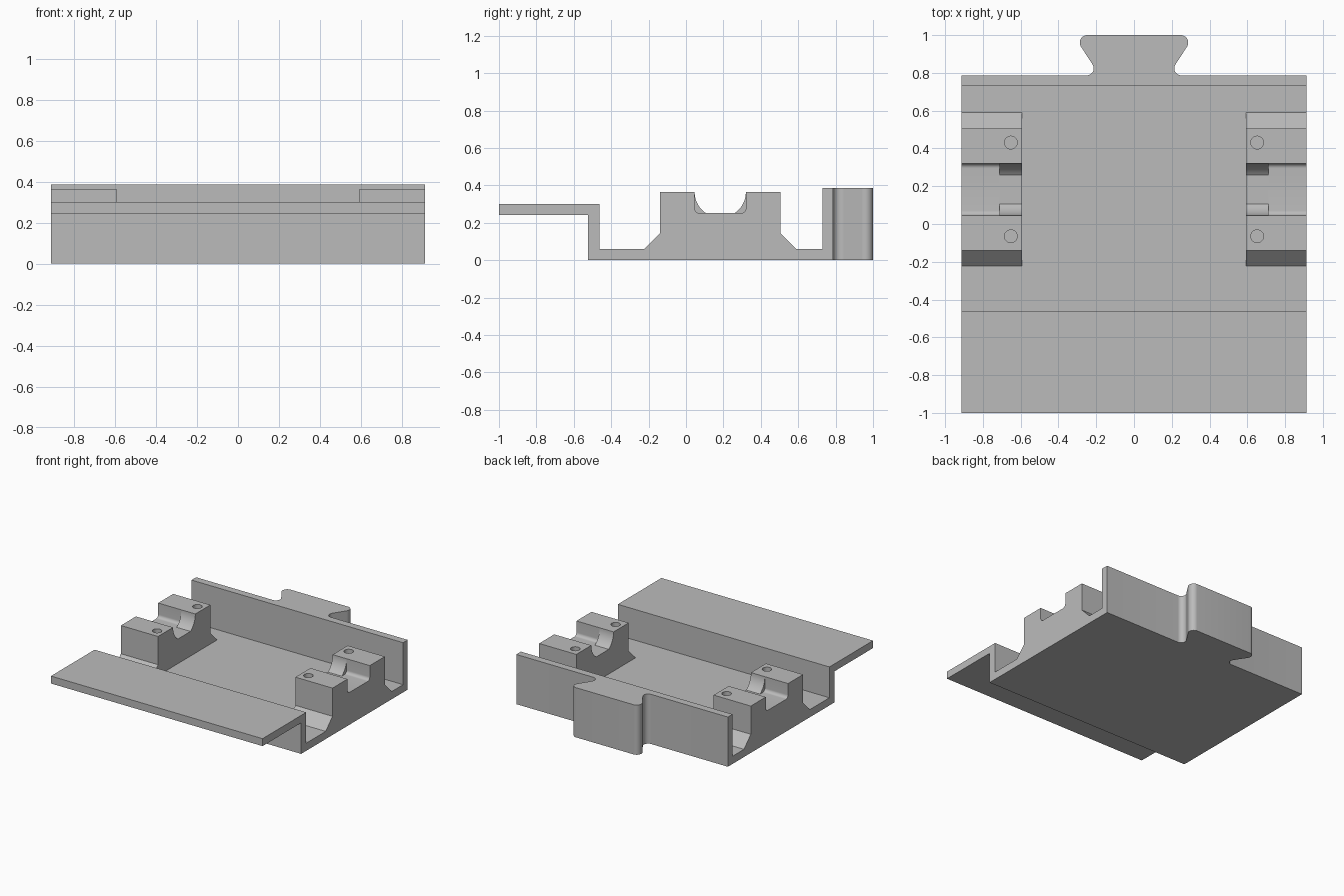
import bpy
import bmesh
from math import sin, cos, radians, sqrt, asin, degrees
from mathutils import Vector

if "Cube" in bpy.data.objects:
    bpy.data.objects.remove(bpy.data.objects["Cube"], do_unlink=True)

grey = bpy.data.materials.new("plain grey")
grey.use_nodes = True
grey.diffuse_color = (0.5, 0.5, 0.5, 1)
grey.node_tree.nodes["Principled BSDF"].inputs["Base Color"].default_value = grey.diffuse_color

HALF_W = 0.912      # half width of the tray
FLOOR = 0.06        # top of the floor
WALL_TOP = 0.387
WALL_IN, WALL_OUT = 0.73, 0.787


def arc(cx, cy, r, start, end, steps=12):
    """Points along a circular arc, angles in degrees."""
    angles = [radians(start + (end - start) * i / steps) for i in range(steps + 1)]
    return [(cx + r * cos(a), cy + r * sin(a)) for a in angles]


def prism(name, outline, low, high, axis):
    """Extrude a flat outline along x (outline is y,z) or z (outline is x,y)."""
    place = (lambda p: (low, *p)) if axis == "x" else (lambda p: (*p, low))
    offset = Vector((high - low, 0, 0) if axis == "x" else (0, 0, high - low))
    bm = bmesh.new()
    face = bm.faces.new([bm.verts.new(place(p)) for p in outline])
    result = bmesh.ops.extrude_face_region(bm, geom=[face], use_keep_orig=True)
    moved = [g for g in result["geom"] if isinstance(g, bmesh.types.BMVert)]
    bmesh.ops.translate(bm, verts=moved, vec=offset)
    bmesh.ops.recalc_face_normals(bm, faces=bm.faces)
    mesh = bpy.data.meshes.new(name)
    bm.to_mesh(mesh)
    bm.free()
    mesh.materials.append(grey)
    obj = bpy.data.objects.new(name, mesh)
    bpy.context.collection.objects.link(obj)
    return obj


def activate(obj):
    bpy.ops.object.select_all(action="DESELECT")
    obj.select_set(True)
    bpy.context.view_layer.objects.active = obj


def smooth(obj):
    activate(obj)
    bpy.ops.object.shade_smooth_by_angle(angle=radians(30))


def drill(obj, x, y, radius, bottom, top):
    """Cut a blind round hole down into an object."""
    cutter = prism("hole_cutter", arc(x, y, radius, 0, 345, 23), bottom, top, "z")
    cutter.hide_render = True
    mod = obj.modifiers.new("hole", "BOOLEAN")
    mod.operation = "DIFFERENCE"
    mod.solver = "EXACT"
    mod.object = cutter
    activate(obj)
    bpy.ops.object.modifier_apply(modifier=mod.name)
    bpy.data.objects.remove(cutter, do_unlink=True)


# Floor with the raised front step and overhanging shelf
prism("floor_and_front_shelf", [
    (-1, 0.242), (-0.525, 0.242), (-0.525, 0), (WALL_IN, 0), (WALL_IN, FLOOR),
    (-0.463, FLOOR), (-0.463, 0.3), (-1, 0.3)], -HALF_W, HALF_W, "x")

# Back wall with a rounded dovetail tongue
tongue = (arc(0.25, WALL_OUT + 0.037, 0.037, 270, 145)
          + arc(0.247, 0.96, 0.04, -35, 90))
wall_half = [(HALF_W, WALL_IN), (HALF_W, WALL_OUT)] + tongue
wall = prism("back_wall_with_dovetail",
             wall_half + [(-x, y) for x, y in reversed(wall_half)], 0, WALL_TOP, "z")
smooth(wall)

# Shaft supports: wide square notch outside, round saddle inside
MID, TOP, NOTCH_Z, NOTCH_R = 0.183, 0.365, 0.252, 0.137
FILLET = 0.025
dip = degrees(asin((TOP - NOTCH_Z) / NOTCH_R))
saddle = arc(MID, TOP, NOTCH_R, 180, 180 + dip) + arc(MID, TOP, NOTCH_R, -dip, 0)
edge = NOTCH_R - FILLET
square = ([(MID - NOTCH_R, TOP)]
          + arc(MID - edge, NOTCH_Z + FILLET, FILLET, 180, 270, 8)
          + arc(MID + edge, NOTCH_Z + FILLET, FILLET, 270, 360, 8)
          + [(MID + NOTCH_R, TOP)])


def support_outline(notch):
    left = [(MID - 0.406, FLOOR), (MID - 0.322, 0.145), (MID - 0.322, TOP)]
    right = [(2 * MID - y, z) for y, z in reversed(left)]
    return left + notch + right


for side, label in ((1, "left"), (-1, "right")):
    inner = prism(label + "_support_inner", support_outline(saddle),
                  side * 0.592, side * 0.712, "x")
    outer = prism(label + "_support_outer", support_outline(square),
                  side * 0.712, side * HALF_W, "x")
    for dy in (-0.248, 0.248):
        drill(inner, side * 0.652, MID + dy, 0.034, 0.12, 0.45)
    smooth(inner)
    smooth(outer)
